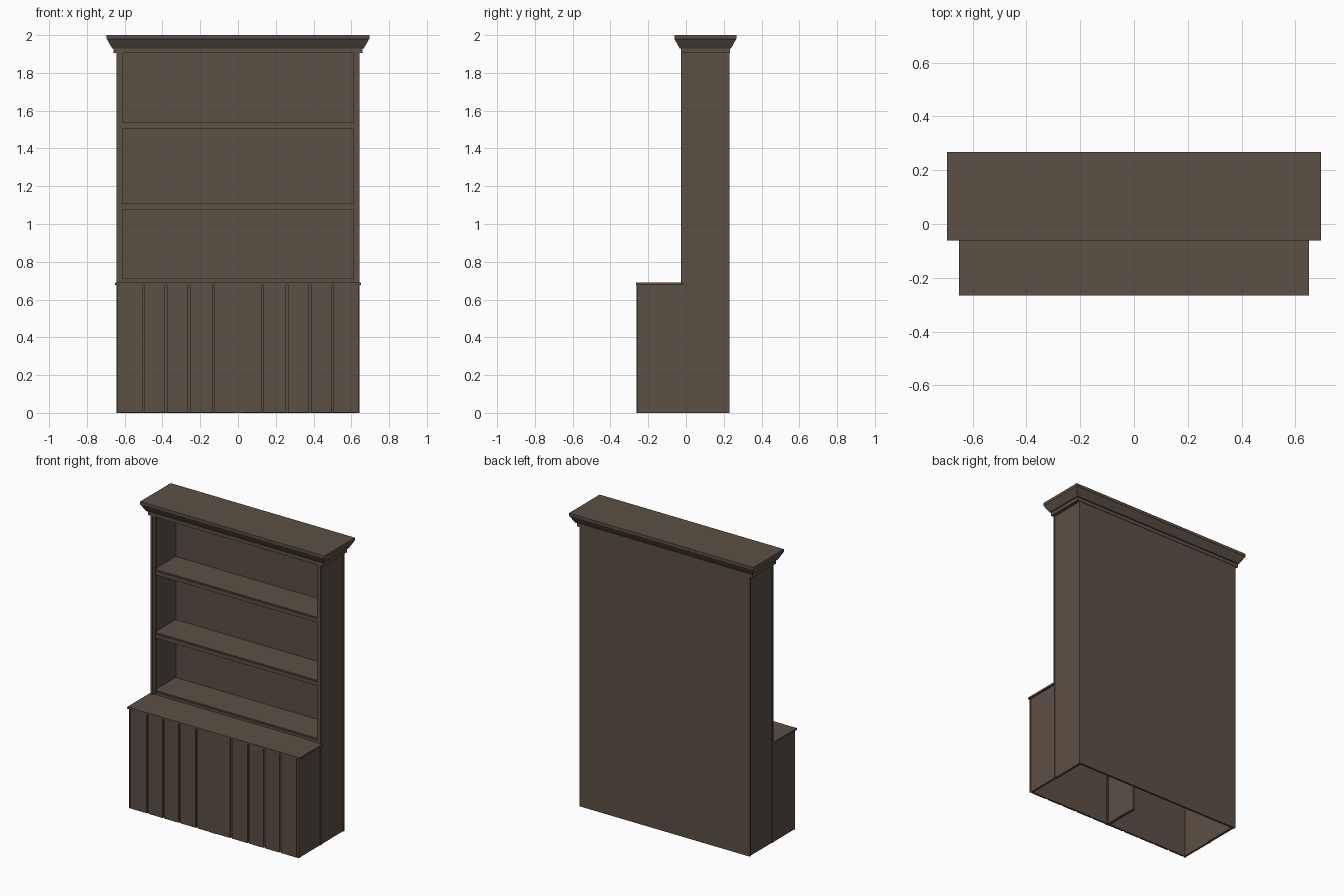
import bpy, bmesh

if "Cube" in bpy.data.objects:
    bpy.data.objects.remove(bpy.data.objects["Cube"])

wood = bpy.data.materials.new("dark_brown_wood")
wood.diffuse_color = (0.105, 0.08, 0.06, 1)
wood.use_nodes = True
wood.node_tree.nodes["Principled BSDF"].inputs["Base Color"].default_value = wood.diffuse_color


def finish(name, bm):
    bmesh.ops.recalc_face_normals(bm, faces=bm.faces)
    me = bpy.data.meshes.new(name)
    bm.to_mesh(me)
    bm.free()
    me.materials.append(wood)
    ob = bpy.data.objects.new(name, me)
    bpy.context.collection.objects.link(ob)
    return ob


def box(name, x0, x1, y0, y1, z0, z1):
    bm = bmesh.new()
    bmesh.ops.create_cube(bm, size=1)
    for v in bm.verts:
        v.co = (x1 if v.co.x > 0 else x0,
                y1 if v.co.y > 0 else y0,
                z1 if v.co.z > 0 else z0)
    return finish(name, bm)


def pair(name, x0, x1, *rest):
    box(name + "_right", x0, x1, *rest)
    box(name + "_left", -x1, -x0, *rest)


# Tall carcass: sides, face-frame stiles, back
pair("tall_side", 0.62, 0.637, -0.015, 0.222, 0, 1.91)
pair("frame_stile", 0.61, 0.625, -0.022, 0.0, 0.69, 1.91)
pair("frame_stile_outer", 0.625, 0.642, -0.026, -0.014, 0, 1.91)
box("back_panel", -0.642, 0.642, 0.215, 0.229, 0, 1.91)

# Shelves, each with a slim front lip
for i, z in enumerate((0.715, 1.11, 1.54)):
    box(f"shelf_{i}", -0.622, 0.622, -0.012, 0.218, z - 0.028, z)
    box(f"shelf_lip_{i}", -0.612, 0.612, -0.018, -0.01, z - 0.034, z - 0.008)

# Crown moulding: stacked rectangles following a profile (overhang, height)
profile = [(0.0, 1.905), (0.018, 1.905), (0.018, 1.928), (0.024, 1.93),
           (0.036, 1.95), (0.051, 1.978), (0.053, 1.98), (0.053, 2.0)]
bm = bmesh.new()
rings = []
for o, z in profile:
    x, y0, y1 = 0.642 + o, -0.009 - o, 0.214 + o
    rings.append([bm.verts.new(p) for p in
                  ((-x, y0, z), (x, y0, z), (x, y1, z), (-x, y1, z))])
for a, b in zip(rings, rings[1:]):
    for k in range(4):
        n = (k + 1) % 4
        bm.faces.new((a[k], a[n], b[n], b[k]))
bm.faces.new(rings[0][::-1])
bm.faces.new(rings[-1])
finish("crown_moulding", bm)

# Base cabinet, open underneath
box("counter_top", -0.65, 0.65, -0.266, -0.015, 0.678, 0.69)
pair("base_side", 0.625, 0.638, -0.255, -0.02, 0, 0.68)
box("base_divider", -0.01, 0.01, -0.25, 0.0, 0, 0.68)
box("centre_post", -0.018, 0.018, -0.2625, -0.24, 0, 0.68)

# Planked doors: thin backing with raised boards and narrow gaps
box("door_backing", -0.63, 0.63, -0.252, -0.246, 0, 0.68)
seams = [0.0, 0.13, 0.26, 0.38, 0.5, 0.63]
for i, (a, b) in enumerate(zip(seams, seams[1:])):
    lo = a + 0.006 if a else 0.001
    pair(f"door_plank_{i}", lo, b - 0.006, -0.261, -0.25, 0.001, 0.677)
pair("base_corner_bead", 0.631, 0.641, -0.26, -0.25, 0, 0.68)
